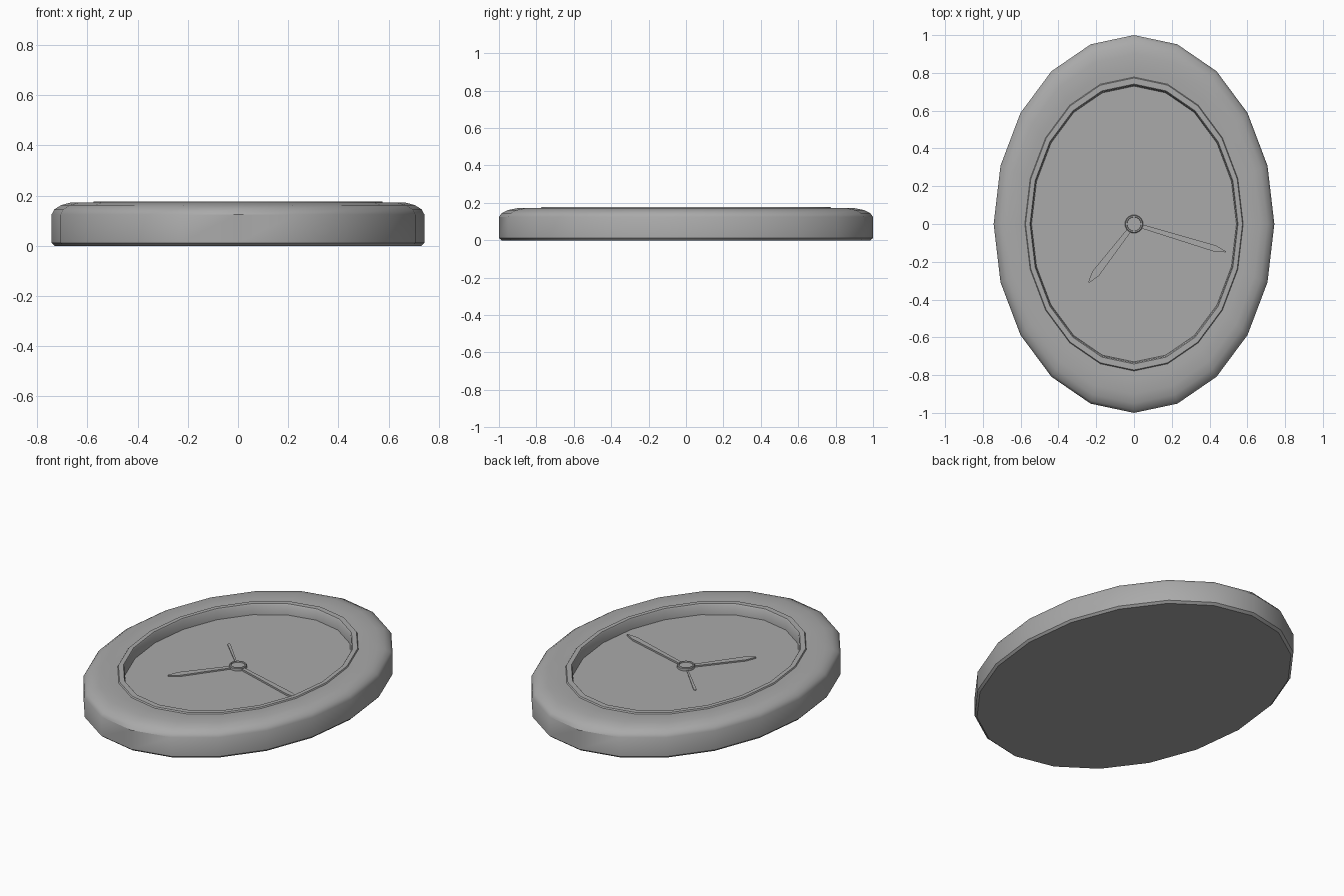
import bpy
import bmesh
from math import sin, cos, pi, atan2, hypot, radians
from mathutils import Matrix

cube = bpy.data.objects.get("Cube")
if cube:
    bpy.data.objects.remove(cube, do_unlink=True)

RX, RY = 0.743, 1.0
FLOOR = 0.115

grey = bpy.data.materials.new("plain grey")
grey.use_nodes = True
colour = (0.4, 0.4, 0.4, 1)
grey.diffuse_color = colour
grey.node_tree.nodes["Principled BSDF"].inputs["Base Color"].default_value = colour


def finish(bm, name, angle=35):
    bmesh.ops.recalc_face_normals(bm, faces=bm.faces)
    mesh = bpy.data.meshes.new(name)
    bm.to_mesh(mesh)
    bm.free()
    mesh.materials.append(grey)
    obj = bpy.data.objects.new(name, mesh)
    bpy.context.collection.objects.link(obj)
    bpy.ops.object.select_all(action="DESELECT")
    obj.select_set(True)
    bpy.context.view_layer.objects.active = obj
    bpy.ops.object.shade_smooth_by_angle(angle=radians(angle))
    return obj


def lathe(name, profile, sides, rx, ry, angle=35):
    """Sweep (radius, height) points around an oval and cap both ends."""
    bm = bmesh.new()
    rings = [[bm.verts.new((rx * r * cos(2 * pi * i / sides),
                            ry * r * sin(2 * pi * i / sides), z))
              for i in range(sides)] for r, z in profile]
    for low, high in zip(rings, rings[1:]):
        for i in range(sides):
            j = (i + 1) % sides
            bm.faces.new((low[i], low[j], high[j], high[i]))
    bm.faces.new(rings[0])
    bm.faces.new(rings[-1])
    return finish(bm, name, angle)


def hand(name, tip, base_width, wide, point, top):
    """Flat hand that widens outward, then ends in a short point."""
    length = hypot(*tip)
    outline = [(0, -base_width / 2), (length - point, -wide / 2), (length, -0.003),
               (length, 0.003), (length - point, wide / 2), (0, base_width / 2)]
    bm = bmesh.new()
    face = bm.faces.new([bm.verts.new((x, y, FLOOR - 0.002)) for x, y in outline])
    side = bmesh.ops.extrude_face_region(bm, geom=[face])
    for v in side["geom"]:
        if isinstance(v, bmesh.types.BMVert):
            v.co.z = top
    bm.transform(Matrix.Rotation(atan2(tip[1], tip[0]), 4, "Z"))
    finish(bm, name)


# Case with rounded shoulder, raised inner lip and sunken dial
lathe("case", [(0.985, 0), (1, 0.012), (1, 0.125), (0.985, 0.145), (0.95, 0.162),
               (0.9, 0.172), (0.82, 0.172), (0.778, 0.17), (0.773, 0.177),
               (0.741, 0.177), (0.735, 0.17), (0.73, FLOOR)], 20, RX, RY)

# Hands
hand("hour_hand", (-0.24, -0.31), 0.022, 0.042, 0.06, FLOOR + 0.008)
hand("minute_hand", (0.485, -0.147), 0.02, 0.034, 0.06, FLOOR + 0.01)
hand("second_hand", (-0.21, 0.213), 0.008, 0.016, 0.012, FLOOR + 0.004)

# Hub with a shallow dished top
lathe("hub", [(1, FLOOR - 0.002), (1, FLOOR + 0.014), (0.93, FLOOR + 0.018),
              (0.8, FLOOR + 0.018), (0.76, FLOOR + 0.012)], 24, 0.048, 0.048)
